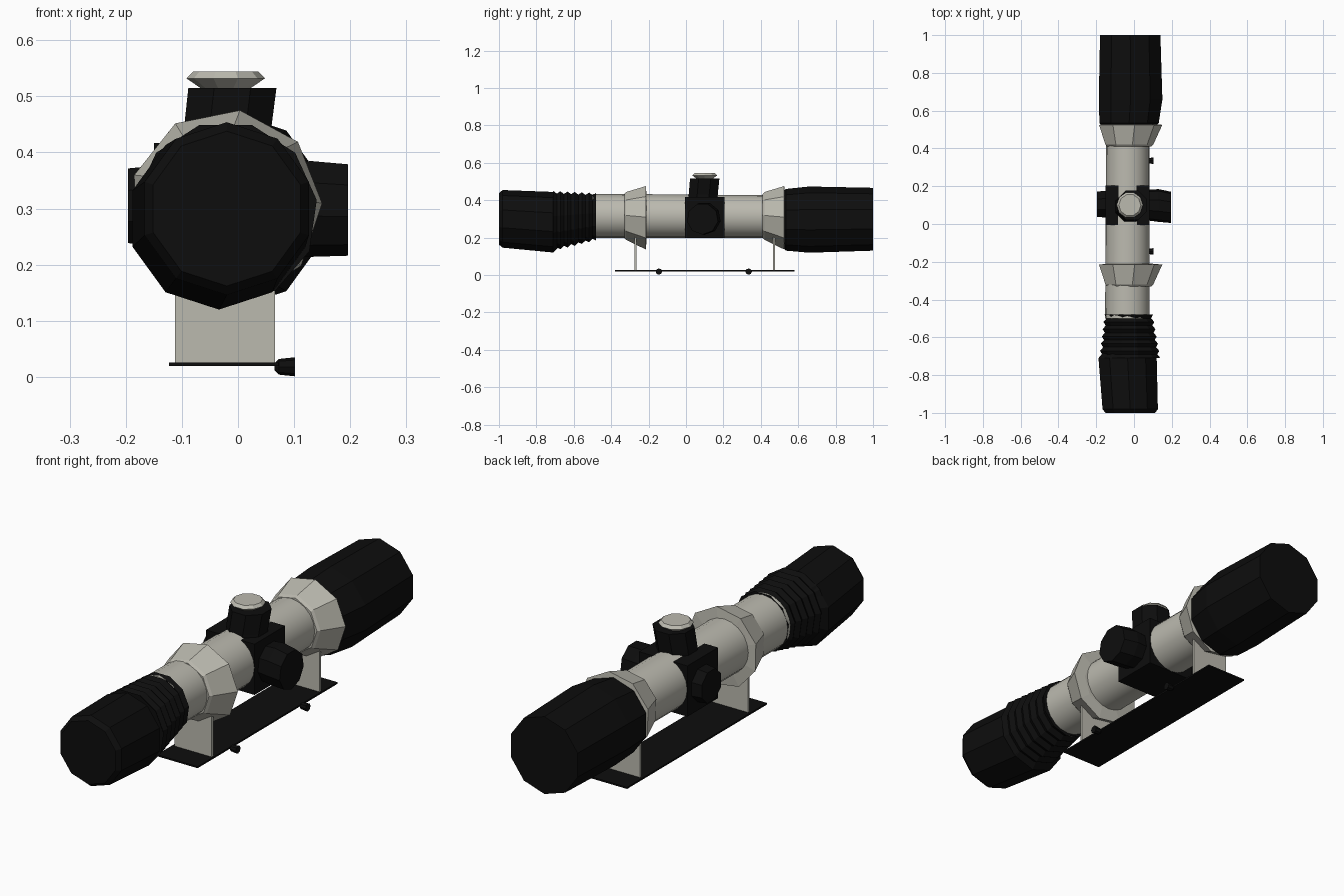
import bpy, bmesh, math

old = bpy.data.objects.get("Cube")
if old:
    bpy.data.objects.remove(old, do_unlink=True)


def material(name, rgb):
    m = bpy.data.materials.new(name)
    m.use_nodes = True
    m.diffuse_color = (*rgb, 1)
    bsdf = m.node_tree.nodes["Principled BSDF"]
    bsdf.inputs["Base Color"].default_value = (*rgb, 1)
    bsdf.inputs["Roughness"].default_value = 0.8
    return m


BLACK = material("matte black", (0.004, 0.004, 0.004))
METAL = material("warm light grey", (0.50, 0.49, 0.43))


def finish(name, bm, mat, smooth=None):
    bmesh.ops.recalc_face_normals(bm, faces=bm.faces)
    mesh = bpy.data.meshes.new(name)
    bm.to_mesh(mesh)
    bm.free()
    mesh.materials.append(mat)
    ob = bpy.data.objects.new(name, mesh)
    bpy.context.collection.objects.link(ob)
    if smooth:
        bpy.ops.object.select_all(action='DESELECT')
        ob.select_set(True)
        bpy.context.view_layer.objects.active = ob
        bpy.ops.object.shade_smooth_by_angle(angle=math.radians(smooth))
    return ob


def lathe(name, rings, sides, mat, axis="y", turn=0.0, smooth=None):
    """Skin polygon rings (position, centre u, centre v, radius) along an axis."""
    place = {"x": lambda t, u, v: (t, u, v),
             "y": lambda t, u, v: (u, t, v),
             "z": lambda t, u, v: (u, v, t)}[axis]
    bm = bmesh.new()
    loops = []
    for t, u, v, r in rings:
        angles = [turn + math.tau * i / sides for i in range(sides)]
        loops.append([bm.verts.new(place(t, u + r * math.cos(a), v + r * math.sin(a)))
                      for a in angles])
    for a, b in zip(loops, loops[1:]):
        for i in range(sides):
            j = (i + 1) % sides
            bm.faces.new((a[i], a[j], b[j], b[i]))
    bm.faces.new(loops[0])
    bm.faces.new(loops[-1])
    return finish(name, bm, mat, smooth)


def box(name, low, high, mat):
    bm = bmesh.new()
    bmesh.ops.create_cube(bm, size=1)
    for v in bm.verts:
        v.co = [(l + h) / 2 + c * (h - l) for l, h, c in zip(low, high, v.co)]
    return finish(name, bm, mat)


DOWN = -math.pi / 2

# Main tube
lathe("main_tube", [(-0.50, -0.035, 0.316, 0.118), (0.55, -0.033, 0.312, 0.114)],
      20, METAL, smooth=40)

# Objective bell and its end cap
lathe("objective_bell",
      [(0.52, -0.028, 0.295, 0.150), (0.535, -0.026, 0.295, 0.165),
       (0.66, -0.018, 0.296, 0.177), (1.0, -0.020, 0.298, 0.168)],
      10, BLACK, turn=DOWN)

# Eyepiece
lathe("eyepiece",
      [(-1.0, -0.020, 0.300, 0.138), (-0.98, -0.020, 0.300, 0.154),
       (-0.71, -0.034, 0.282, 0.162), (-0.68, -0.030, 0.290, 0.140)],
      10, BLACK, turn=DOWN)

# Ribbed magnification ring: alternating crests and grooves
ribs = []
for i in range(13):
    t = i / 12
    radius = 0.164 - 0.034 * t - (0.014 if i % 2 else 0)
    ribs.append((-0.71 + 0.23 * t, -0.022 - 0.006 * t, 0.292 + 0.022 * t, radius))
lathe("ribbed_ring", ribs, 11, BLACK, turn=DOWN)

# Flared mounting rings with a thin band, each on an upright post
for label, y in (("front", -0.33), ("rear", 0.41)):
    lathe(label + "_mount_ring",
          [(y, -0.028, 0.315, 0.120), (y + 0.01, -0.028, 0.315, 0.130),
           (y + 0.115, -0.022, 0.305, 0.172), (y + 0.12, -0.022, 0.305, 0.118)],
          9, METAL, turn=DOWN + 0.2)
    box(label + "_post", (-0.112, y + 0.055, 0.02), (0.066, y + 0.066, 0.22), METAL)

# Base plate and its side bolts
box("base_plate", (-0.123, -0.38, 0.019), (0.072, 0.58, 0.026), BLACK)
for label, y in (("front", -0.145), ("rear", 0.335)):
    lathe(label + "_bolt", [(0.065, y, 0.018, 0.006), (0.073, y, 0.018, 0.014),
                            (0.102, y, 0.018, 0.017)], 8, BLACK, axis="x")

# Turret block around the tube
box("turret_block", (-0.150, -0.005, 0.197), (0.083, 0.205, 0.417), BLACK)

# Elevation turret and its light cap
TILT = math.pi / 8
lathe("top_turret", [(0.40, -0.020, 0.090, 0.084), (0.43, -0.020, 0.092, 0.084),
                     (0.515, -0.010, 0.100, 0.085)], 8, BLACK, axis="z", turn=TILT)
lathe("top_cap", [(0.515, -0.022, 0.10, 0.045), (0.532, -0.022, 0.10, 0.070),
                  (0.544, -0.022, 0.10, 0.058)], 10, METAL, axis="z")

# Side turrets
lathe("left_turret", [(0.07, 0.100, 0.302, 0.082), (0.13, 0.098, 0.302, 0.088),
                      (0.196, 0.088, 0.300, 0.084)], 9, BLACK, axis="x", turn=DOWN)
lathe("right_turret", [(-0.196, 0.105, 0.305, 0.072), (-0.14, 0.105, 0.305, 0.078)],
      8, BLACK, axis="x", turn=TILT)
